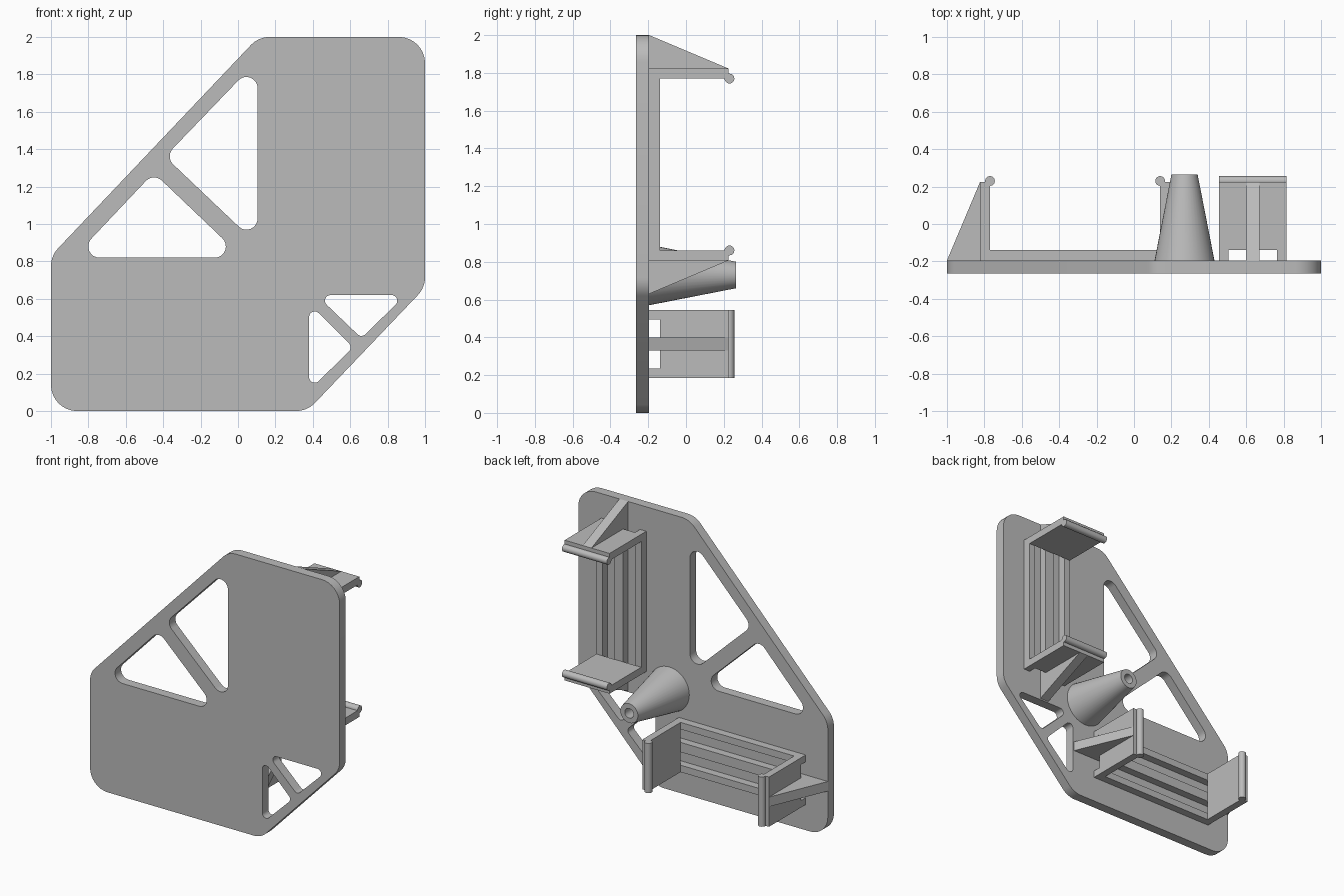
import bpy, bmesh, math
from mathutils import Vector, Matrix

if "Cube" in bpy.data.objects:
    bpy.data.objects.remove(bpy.data.objects["Cube"])

grey = bpy.data.materials.new("light grey")
grey.use_nodes = True
grey.diffuse_color = (0.5, 0.5, 0.5, 1)
grey.node_tree.nodes["Principled BSDF"].inputs["Base Color"].default_value = (0.5, 0.5, 0.5, 1)

BACK = -0.195      # rear surface of the plate
FRONT = -0.265
RAIL_TOP = -0.138  # rear surface of the tray rails
ARM_END = 0.225


def add_mesh(name, mesh, smooth=False):
    obj = bpy.data.objects.new(name, mesh)
    bpy.context.collection.objects.link(obj)
    mesh.materials.clear()
    mesh.materials.append(grey)
    if smooth:
        bpy.ops.object.select_all(action='DESELECT')
        bpy.context.view_layer.objects.active = obj
        obj.select_set(True)
        bpy.ops.object.shade_smooth_by_angle(angle=math.radians(35))
    return obj


def finish(name, bm, matrix=Matrix(), smooth=False):
    bmesh.ops.transform(bm, matrix=matrix, verts=bm.verts)
    bmesh.ops.recalc_face_normals(bm, faces=bm.faces)
    mesh = bpy.data.meshes.new(name)
    bm.to_mesh(mesh)
    bm.free()
    return add_mesh(name, mesh, smooth)


def prism(name, profile, x0, x1, matrix):
    """Extrude a (y, z) profile along x."""
    bm = bmesh.new()
    face = bm.faces.new([bm.verts.new((x0, y, z)) for y, z in profile])
    out = bmesh.ops.extrude_face_region(bm, geom=[face])
    moved = [v for v in out["geom"] if isinstance(v, bmesh.types.BMVert)]
    bmesh.ops.translate(bm, vec=(x1 - x0, 0, 0), verts=moved)
    return finish(name, bm, matrix)


def rounded(corners, radius, steps=8):
    """Replace each corner of a polygon with a tangent arc."""
    points = []
    for i, corner in enumerate(corners):
        c = Vector(corner)
        a = (Vector(corners[i - 1]) - c).normalized()
        b = (Vector(corners[(i + 1) % len(corners)]) - c).normalized()
        half = a.angle(b) / 2
        centre = c + (a + b).normalized() * radius / math.sin(half)
        start = c + a * radius / math.tan(half) - centre
        end = c + b * radius / math.tan(half) - centre
        turn = start.angle_signed(end)
        for k in range(steps + 1):
            t = -turn * k / steps
            points.append(centre + Matrix.Rotation(t, 2) @ start)
    return points


# Plate with rounded outline and four triangular windows
loops = [
    rounded([(-1, 0), (0.37, 0), (1, 0.66), (1, 2), (0.11, 2), (-1, 0.83)], 0.14),
    rounded([(0.105, 1.875), (-0.39, 1.36), (0.105, 0.89)], 0.06),
    rounded([(-0.88, 0.82), (0.025, 0.82), (-0.451, 1.274)], 0.06),
    rounded([(0.42, 0.62), (0.66, 0.39), (0.895, 0.62)], 0.03),
    rounded([(0.38, 0.575), (0.38, 0.11), (0.615, 0.34)], 0.03),
]
curve = bpy.data.curves.new("plate_outline", 'CURVE')
curve.dimensions = '2D'
curve.fill_mode = 'BOTH'
curve.extrude = (BACK - FRONT) / 2
for loop in loops:
    spline = curve.splines.new('POLY')
    spline.points.add(len(loop) - 1)
    for point, p in zip(spline.points, loop):
        point.co = (p.x, p.y, 0, 1)
    spline.use_cyclic_u = True
outline = bpy.data.objects.new("plate_outline", curve)
bpy.context.collection.objects.link(outline)
bpy.context.view_layer.update()
plate_mesh = bpy.data.meshes.new_from_object(
    outline.evaluated_get(bpy.context.evaluated_depsgraph_get()))
bpy.data.objects.remove(outline)
plate_mesh.transform(Matrix.Translation((0, (BACK + FRONT) / 2, 0))
                     @ Matrix.Rotation(math.pi / 2, 4, 'X'))
bm = bmesh.new()
bm.from_mesh(plate_mesh)
bmesh.ops.remove_doubles(bm, verts=bm.verts, dist=0.0001)
finish("plate", bm, smooth=True)
bpy.data.meshes.remove(plate_mesh)


# Snap-in holder: rails, two arms, beads and gussets, built upright
def holder(prefix, matrix):
    half, inner, outer, rib = 0.18, 0.455, 0.508, 0.035
    for label, x0, x1 in (("right", -half, -half + 0.05), ("middle", -rib, rib),
                          ("left", half - 0.05, half)):
        prism(f"{prefix}_{label}_rail", [(BACK, -outer), (RAIL_TOP, -outer),
              (RAIL_TOP, outer), (BACK, outer)], x0, x1, matrix)
    for label, s in (("first", 1), ("second", -1)):
        prism(f"{prefix}_{label}_arm", [(RAIL_TOP, s * inner), (ARM_END, s * inner),
              (ARM_END, s * outer), (RAIL_TOP, s * outer)], -half, half, matrix)
        prism(f"{prefix}_{label}_gusset", [(BACK, s * outer), (ARM_END, s * outer),
              (BACK, s * 0.685)], -rib, rib, matrix)
        bm = bmesh.new()
        bmesh.ops.create_cone(bm, cap_ends=True, segments=24, radius1=0.026,
                              radius2=0.026, depth=2 * half)
        place = Matrix.Translation((0, 0.23, s * inner)) @ Matrix.Rotation(math.pi / 2, 4, 'Y')
        finish(f"{prefix}_{label}_bead", bm, matrix @ place, smooth=True)


holder("upright_holder", Matrix.Translation((0.635, 0, 1.315)))
holder("level_holder", Matrix.Translation((-0.315, 0, 0.365))
       @ Matrix.Rotation(math.pi / 2, 4, 'Y'))

# Tapered post with a blind hole in its tip
bm = bmesh.new()
profile = [(0, BACK), (0.16, BACK), (0.07, 0.265), (0.035, 0.265), (0.035, 0), (0, 0)]
verts = [bm.verts.new((r, y, 0)) for r, y in profile]
edges = [bm.edges.new(pair) for pair in zip(verts, verts[1:])]
bmesh.ops.spin(bm, geom=verts + edges, cent=(0, 0, 0), axis=(0, 1, 0),
               angle=2 * math.pi, steps=40, use_duplicate=False)
bmesh.ops.remove_doubles(bm, verts=bm.verts, dist=0.0001)
finish("tapered_post", bm, Matrix.Translation((0.27, 0, 0.73)), smooth=True)
